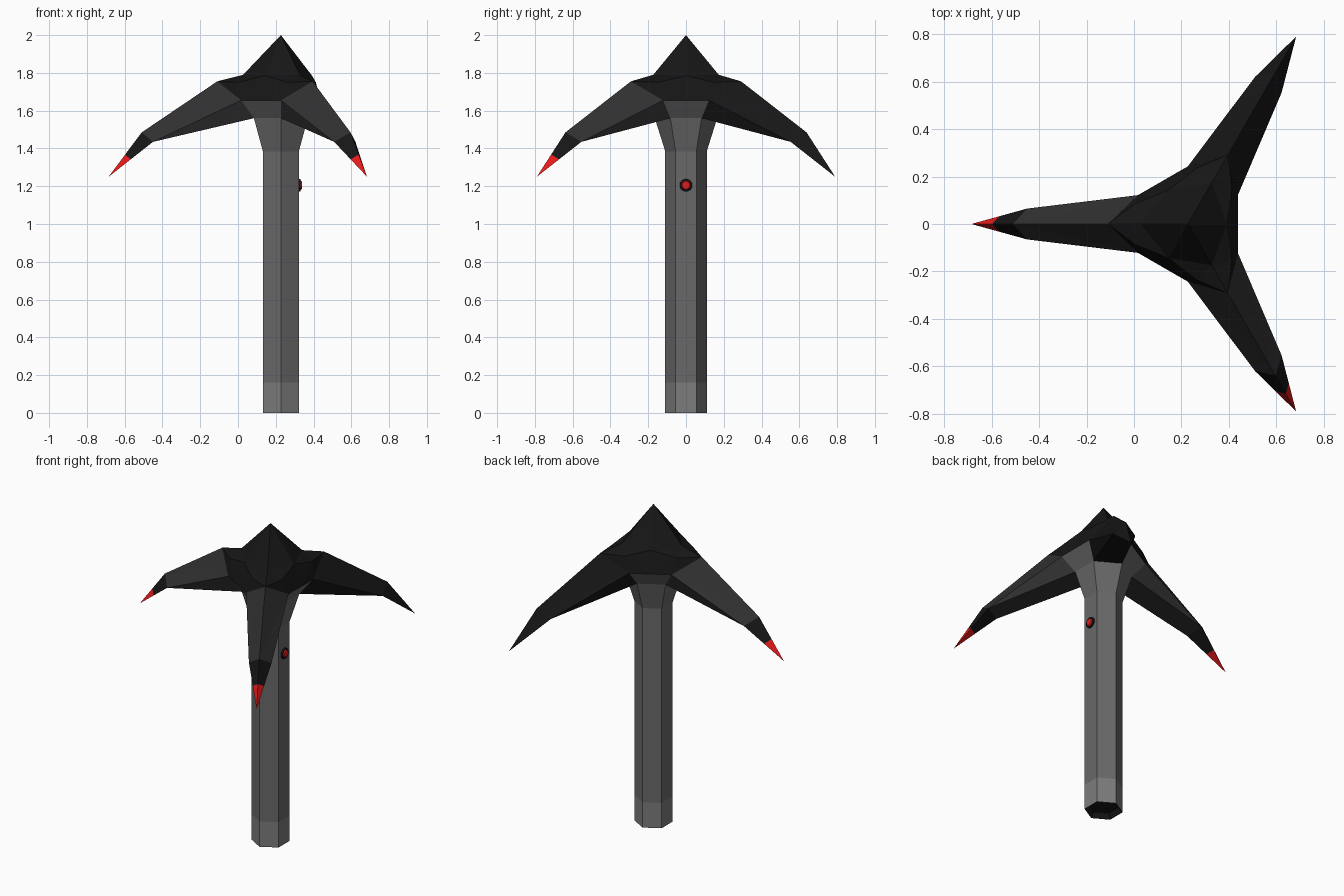
import bpy, bmesh
from math import sin, cos, radians, pi
from mathutils import Vector, Matrix

if "Cube" in bpy.data.objects:
    bpy.data.objects.remove(bpy.data.objects["Cube"])

CX = 0.227  # the shaft axis is offset so the whole model is centred


def mat(name, c):
    m = bpy.data.materials.new(name)
    m.diffuse_color = (*c, 1)
    m.use_nodes = True
    m.node_tree.nodes["Principled BSDF"].inputs["Base Color"].default_value = m.diffuse_color
    return m


GRIP = mat("grip_grey", (0.2, 0.2, 0.2))
SHAFT = mat("shaft_grey", (0.14, 0.14, 0.14))
DARK = mat("dark_grey", (0.03, 0.03, 0.03))
BLACK = mat("black", (0.008, 0.008, 0.008))
RED = mat("red", (0.8, 0.01, 0.01))


def build(name, faces, centre, material):
    """Make a flat-shaded object from point loops, facing away from centre."""
    bm = bmesh.new()
    for loop in faces:
        f = bm.faces.new([bm.verts.new(p) for p in loop])
        f.normal_update()
        if f.normal.dot(f.calc_center_median() - centre) < 0:
            f.normal_flip()
    bmesh.ops.remove_doubles(bm, verts=bm.verts, dist=1e-4)
    me = bpy.data.meshes.new(name)
    bm.to_mesh(me)
    bm.free()
    me.materials.append(material)
    ob = bpy.data.objects.new(name, me)
    bpy.context.collection.objects.link(ob)
    return ob


def at(angle, r, side, z):
    """Point at distance r along a direction, shifted sideways."""
    a = radians(angle)
    return Vector((CX + r * cos(a) - side * sin(a), r * sin(a) + side * cos(a), z))


def ring(r, z):
    return [at(30 + 60 * i, r, 0, z) for i in range(6)]


def band(lo, hi):
    return [(lo[i], lo[(i + 1) % 6], hi[(i + 1) % 6], hi[i]) for i in range(6)]


def axis(z):
    return Vector((CX, 0, z))


# hexagonal handle with a recessed end
base, collar, neck = ring(0.11, 0), ring(0.11, 0.16), ring(0.11, 1.385)
low, high = ring(0.165, 1.56), ring(0.243, 1.655)
inner = ring(0.085, 0.03)
build("handle_end", band(base, collar), axis(0.08), GRIP)
build("handle_recess", band(base, inner) + [inner], axis(0.5), BLACK)
build("handle_shaft", band(collar, neck), axis(0.8), SHAFT)

# flared neck; its upper band only fills the gaps between the arms
notch_faces = [f for i, f in enumerate(band(low, high)) if i % 2]
build("flared_neck", band(neck, low) + notch_faces, axis(1.47), SHAFT)

# pointed head: three arm sectors and three notches
apex = axis(2.0)
head = []
for a in (60, 180, 300):
    S, P = at(a, 0.337, 0, 1.755), at(a, 0.2, 0, 1.79)
    for s in (1, -1):
        n = a + 60 * s                      # notch beside this half arm
        A = at(n, 0.21, -0.1215 * s, 1.655)
        Q = at(n, 0.185, -0.15 * s, 1.75)
        N, M = at(n, 0.165, 0, 1.785), at(n, 0.21, 0, 1.655)
        head += [(apex, P, N), (P, N, Q), (P, S, Q), (S, A, Q), (Q, A, M), (N, Q, M)]
build("head_point", head, axis(1.66), BLACK)

# three drooping arms with pointed tips
for a, name, point_mat in ((180, "left", RED), (300, "front", RED), (60, "back", BLACK)):
    body, claw, point = [], [], []
    S, T = at(a, 0.337, 0, 1.755), at(a, 0.737, 0, 1.485)
    tip = at(a, 0.912, 0, 1.25)
    Tm = T.lerp(tip, 0.5)
    b, u, o, m = {}, {}, {}, {}
    for s in (1, -1):
        b[s] = at(a, 0.143, 0.0825 * s, 1.56)
        u[s] = at(a, 0.21, 0.1215 * s, 1.655)
        o[s] = at(a, 0.677, 0.065 * s, 1.435)
        m[s] = o[s].lerp(tip, 0.5)
        body += [(b[s], u[s], o[s]), (u[s], S, T), (u[s], T, o[s])]
        claw.append((o[s], T, Tm, m[s]))
        point.append((m[s], Tm, tip))
    body.append((b[1], b[-1], o[-1], o[1]))
    claw.append((o[1], o[-1], m[-1], m[1]))
    point.append((m[1], m[-1], tip))
    build(name + "_arm", body, at(a, 0.42, 0, 1.58), BLACK if name == "back" else DARK)
    build(name + "_claw", claw, at(a, 0.75, 0, 1.41), BLACK)
    build(name + "_tip", point, at(a, 0.82, 0, 1.325), point_mat)


# round button on the right face of the shaft
def disc(name, r1, r2, x0, x1, material):
    bpy.ops.mesh.primitive_cone_add(vertices=16, radius1=r1, radius2=r2, depth=x1 - x0,
                                    location=((x0 + x1) / 2, 0, 1.205),
                                    rotation=(0, pi / 2, 0))
    ob = bpy.context.object
    ob.name = name
    ob.data.materials.append(material)


disc("button_rim", 0.034, 0.032, 0.318, 0.332, BLACK)
disc("button", 0.026, 0.02, 0.33, 0.338, RED)
